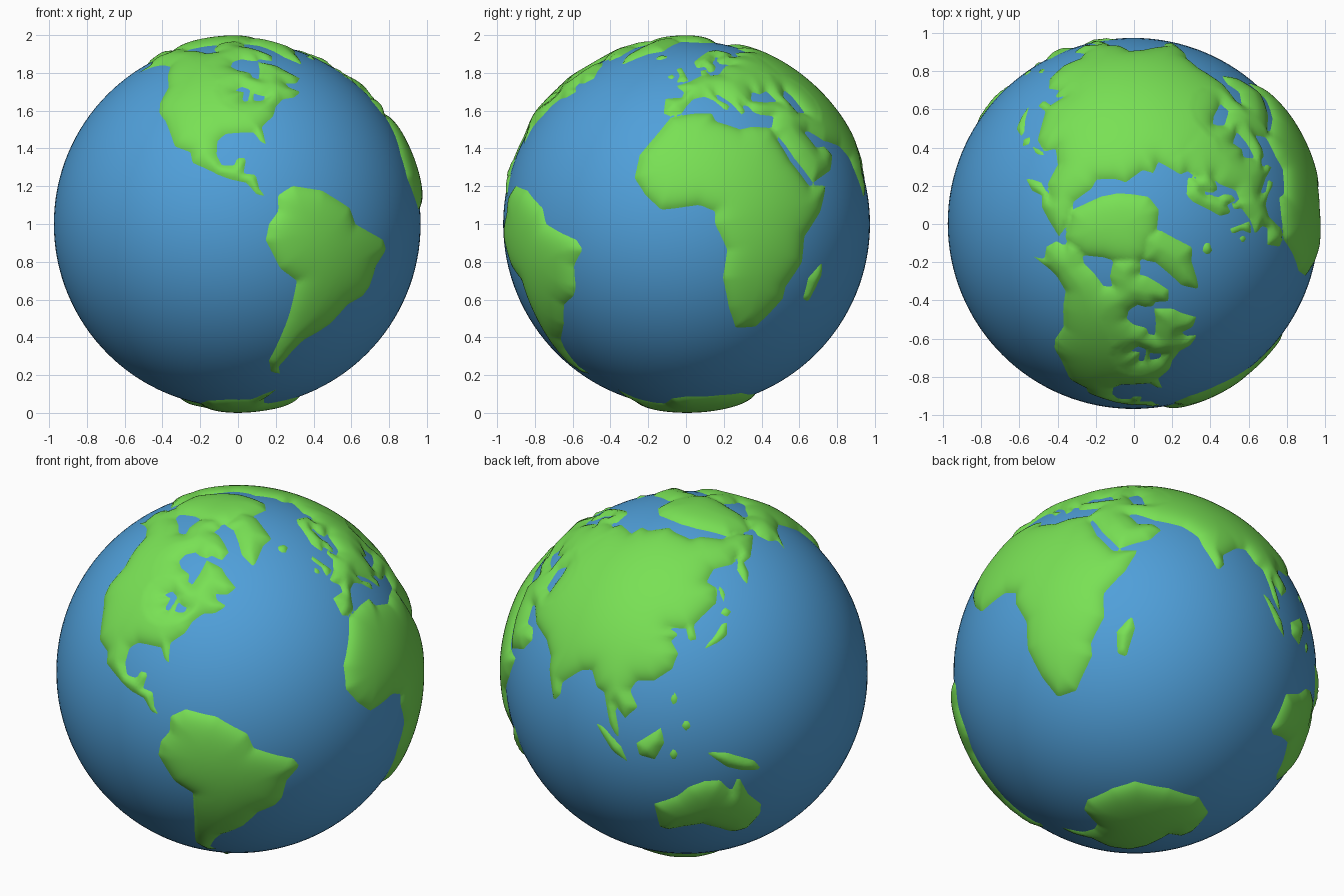
import bpy, bmesh, math
from mathutils import Vector

R = 0.971                       # ocean radius
HEIGHT = 0.029                  # how far land rises
CENTRE = Vector((-0.004, 0.003, 1.0))


def on_sphere(lon, lat):
    a, b = math.radians(lon), math.radians(lat)
    return Vector((math.cos(b) * math.cos(a), math.cos(b) * math.sin(a), math.sin(b)))


def material(name, colour):
    m = bpy.data.materials.new(name)
    m.diffuse_color = (*colour, 1)
    return m


class Outline:
    """Closed coast line (lon, lat) flattened around its own centre."""

    def __init__(self, *coast):
        pts = [on_sphere(*p) for p in coast]
        self.c = sum(pts, Vector()).normalized()
        self.u = self.c.orthogonal().normalized()
        self.v = self.c.cross(self.u)
        reach = max(self.c.angle(p) for p in pts) + 0.08
        self.cos_reach = math.cos(min(reach, math.pi))
        flat = [self.flatten(p) for p in pts]
        self.edges = [(*a, b[0] - a[0], b[1] - a[1])
                      for a, b in zip(flat, flat[1:] + flat[:1])]

    def flatten(self, p):
        x, y = p.dot(self.u), p.dot(self.v)
        s = math.hypot(x, y)
        k = math.atan2(s, p.dot(self.c)) / s if s > 1e-9 else 1.0
        return x * k, y * k

    def inside_distance(self, p):
        if p.dot(self.c) < self.cos_reach:
            return -1.0
        px, py = self.flatten(p)
        best, inside = 9.0, False
        for ax, ay, ex, ey in self.edges:
            dx, dy = px - ax, py - ay
            if (dy < 0) != (dy < ey) and dx < ex * dy / ey:
                inside = not inside
            t = (dx * ex + dy * ey) / (ex * ex + ey * ey)
            t = 0 if t < 0 else 1 if t > 1 else t
            d = (dx - ex * t) ** 2 + (dy - ey * t) ** 2
            if d < best:
                best = d
        return math.sqrt(best) if inside else -math.sqrt(best)


def islet(lon, lat, w, h):
    return Outline((lon - w, lat), (lon, lat - h), (lon + w, lat), (lon, lat + h))


# Continents
north_america = Outline(
    (-81, 8.5), (-84, 9.5), (-87, 13), (-92, 14), (-96, 15.5), (-105, 19.5), (-106, 23),
    (-112, 25), (-115, 30), (-118, 34), (-122, 37), (-124, 41), (-124, 48), (-130, 54),
    (-135, 59), (-145, 60), (-152, 59), (-163, 55), (-158, 59), (-165, 61), (-167, 65),
    (-162, 67), (-166, 69), (-157, 72), (-141, 70), (-128, 70), (-115, 68), (-108, 69),
    (-114, 72), (-118, 77), (-100, 80), (-82, 80), (-80, 76), (-84, 74), (-76, 73),
    (-68, 70), (-62, 66), (-66, 62.5), (-74, 64), (-78, 62), (-71, 61), (-65, 59.5),
    (-62, 57), (-56, 52.5), (-60, 50), (-66, 50), (-65, 48), (-60, 46), (-65, 43.5),
    (-70, 43), (-74, 40), (-76, 36), (-81, 32), (-80, 25.5), (-82, 27), (-84, 30),
    (-94, 29.5), (-97, 27), (-97, 22), (-95, 18.5), (-91, 18.5), (-90, 21), (-87, 21),
    (-88, 16), (-84, 15.5), (-83, 11))
south_america = Outline(
    (-72, 12), (-62, 10.5), (-52, 5), (-50, 0), (-44, -2.5), (-37, -5), (-35, -8),
    (-39, -13), (-40, -20), (-42, -23), (-48, -26), (-53, -33), (-57, -36), (-62, -39),
    (-65, -43), (-67, -47), (-69, -51), (-66, -55), (-72, -53.5), (-75, -48), (-73, -40),
    (-71, -30), (-70, -18), (-76, -14), (-81, -5), (-80, 0), (-77, 4), (-77, 9))
africa = Outline(
    (-6, 35.5), (3, 37), (10, 37), (11, 34), (20, 31), (25, 32), (33, 31.5), (34, 27),
    (37, 20), (43, 12), (51, 12), (47, 4), (40, -4), (40, -12), (35, -20), (35, -24),
    (32, -28), (27, -34), (19, -34.5), (15, -27), (12, -17), (13, -8), (9, 0), (9, 4),
    (4, 6), (-3, 5), (-8, 4.5), (-13, 9), (-17, 14.5), (-16, 22), (-10, 30))
europe = Outline(
    (-9, 37), (-9, 43), (-2, 43.5), (-1, 46), (-5, 48.5), (2, 51), (8, 54), (8, 57),
    (11, 57), (12, 54), (18, 54.5), (21, 57), (24, 59), (30, 60), (22, 60.5), (21, 63),
    (25, 65.5), (21, 65), (17, 61), (18, 59), (16, 56.5), (13, 55.5), (11, 59), (6, 58),
    (5, 62), (13, 67), (20, 70), (28, 71), (40, 67.5), (35, 65), (44, 66), (46, 68.5),
    (65, 69), (68, 45), (50, 36), (36, 37), (28, 37), (26, 40), (23, 40.5), (24, 38),
    (22, 36.5), (19, 41), (13, 45.5), (13, 43), (18, 40), (16, 38), (12, 42), (8, 44),
    (3, 43), (0, 40), (-2, 37), (-6, 36))
asia = Outline(
    (45, 67), (60, 69), (68, 69), (68, 73), (80, 73), (100, 77), (112, 75), (130, 72),
    (140, 73), (160, 70), (178, 70), (-170, 66), (178, 63), (170, 60), (163, 59), (162, 55),
    (157, 51), (156, 57), (163, 62), (155, 59.5), (142, 59), (136, 54.5), (141, 52),
    (139, 47), (132, 43), (128, 40), (129, 35.5), (126, 35), (125, 39), (118, 39), (122, 37),
    (119, 35), (122, 31), (120, 26), (114, 22), (108, 21.5), (106, 18), (109, 13), (105, 9),
    (101, 13), (103, 5), (103, 1.5), (100, 6), (97, 16), (94, 17), (91, 22), (87, 21),
    (80, 15), (80, 11), (77.5, 8), (73, 17), (72, 21), (67, 25), (57, 27), (50, 30.5),
    (47.5, 30), (51, 24.5), (56, 25), (59, 22), (55, 17), (45, 13), (42, 17), (39, 21),
    (35, 28), (32, 30), (36, 36), (30, 36.5), (27, 38), (30, 41), (41, 47))
australia = Outline(
    (114, -22), (115, -34), (118, -35), (124, -33), (131, -31.5), (138, -35), (144, -38.5),
    (150, -37.5), (153, -30), (152, -25), (146, -19), (142, -11), (140, -17), (136, -12),
    (131, -12), (126, -14), (122, -18))
antarctica = Outline(
    (-60, -64), (-62, -72), (-50, -77), (-35, -78), (-15, -72), (0, -70), (30, -69),
    (50, -67), (80, -68), (110, -66), (135, -66), (160, -70), (170, -73), (165, -78),
    (-160, -78), (-150, -77), (-125, -74), (-100, -73), (-75, -73), (-67, -68))
# Arctic land joining across the pole, and Greenland
polar_land = Outline(
    (28, 81), (60, 80.5), (90, 81), (117, 79.5), (140, 77), (168, 70), (-168, 68),
    (-158, 69), (-146, 72), (-131, 76), (-114, 77), (-90, 77), (-68, 79), (-27, 82))
greenland = Outline(
    (-73, 78), (-60, 76), (-54, 70), (-52, 65), (-45, 60), (-41, 63), (-33, 68), (-22, 70),
    (-20, 76), (-15, 81), (-30, 87), (-70, 84))
# Islands
islands = [
    Outline((-23, 64), (-19, 63.3), (-14, 65), (-16, 66.5), (-22, 66.3)),
    Outline((-5, 50), (1, 51.5), (-1, 55), (-3, 58.5), (-6, 57.5), (-3.5, 54)),
    Outline((49, -12), (50, -16), (47, -25), (44, -24), (44, -17)),
    Outline((131, -1), (138, -2), (147, -6), (150, -10), (143, -9), (138, -7)),
    Outline((109, 1), (117, 7), (118, 2), (115, -4), (110, -3)),
    Outline((95, 5.5), (98, 4.5), (104, -1), (106, -6), (101, -3)),
    Outline((131, 32), (137, 34), (141, 36), (142, 40), (140, 40), (136, 36)),
    islet(142.5, 43.5, 2.5, 1.7), islet(143, 50, 1.2, 4), islet(121, 16.5, 1.2, 2.5),
    islet(125, 8, 1.6, 2), islet(121, -2, 1.3, 2.5), islet(-8, 53.3, 2, 1.5)]
# Inland seas and lakes
seas = [
    Outline((-94, 59), (-93, 62), (-87, 64), (-82, 63), (-76, 62.5), (-77, 57), (-79, 52),
            (-82, 53), (-83, 55.5), (-90, 57)),
    Outline((-91, 46.5), (-88, 48.5), (-84, 47), (-85.5, 42), (-88, 42), (-87, 46)),
    Outline((-83, 42), (-83, 45.5), (-80, 44.5), (-77, 44), (-79, 42.3)),
    Outline((28, 42), (31, 46.3), (34, 44.8), (39, 46.5), (41.5, 41.8), (35, 41.5)),
    Outline((47, 44), (51, 47), (53, 44), (54, 37), (49.5, 37.5)),
    Outline((-127, 70), (-124, 73.5), (-114, 73), (-116, 69.5))]
lands = [north_america, south_america, africa, europe, asia, australia, antarctica,
         polar_land, greenland] + islands


def rise(d):
    return HEIGHT * (1 - math.exp(-d / 0.045)) if d > 0 else max(d * 0.64, -0.014)


# Ocean ball
bpy.ops.mesh.primitive_uv_sphere_add(segments=128, ring_count=64, radius=R, location=CENTRE)
ocean = bpy.context.object
ocean.name = "ocean"
ocean.data.materials.append(material("ocean_blue", (0.08, 0.35, 0.70)))
bpy.ops.object.shade_smooth()

# Land: fine ball that swells inside the coast lines and is cut away elsewhere
bm = bmesh.new()
bmesh.ops.create_icosphere(bm, subdivisions=7, radius=1)
wet = set()
for v in bm.verts:
    p = v.co.normalized()
    d = max(o.inside_distance(p) for o in lands)
    if d > -0.05:
        for s in seas:
            d = min(d, -s.inside_distance(p))
    if d <= 0:
        wet.add(v)
    v.co = p * (R + rise(d))
bmesh.ops.delete(bm, geom=[f for f in bm.faces if all(v in wet for v in f.verts)],
                 context='FACES')
mesh = bpy.data.meshes.new("continents")
bm.to_mesh(mesh)
bm.free()
mesh.shade_smooth()
mesh.materials.append(material("land_green", (0.19, 0.75, 0.09)))
land = bpy.data.objects.new("continents", mesh)
land.location = CENTRE
bpy.context.collection.objects.link(land)
